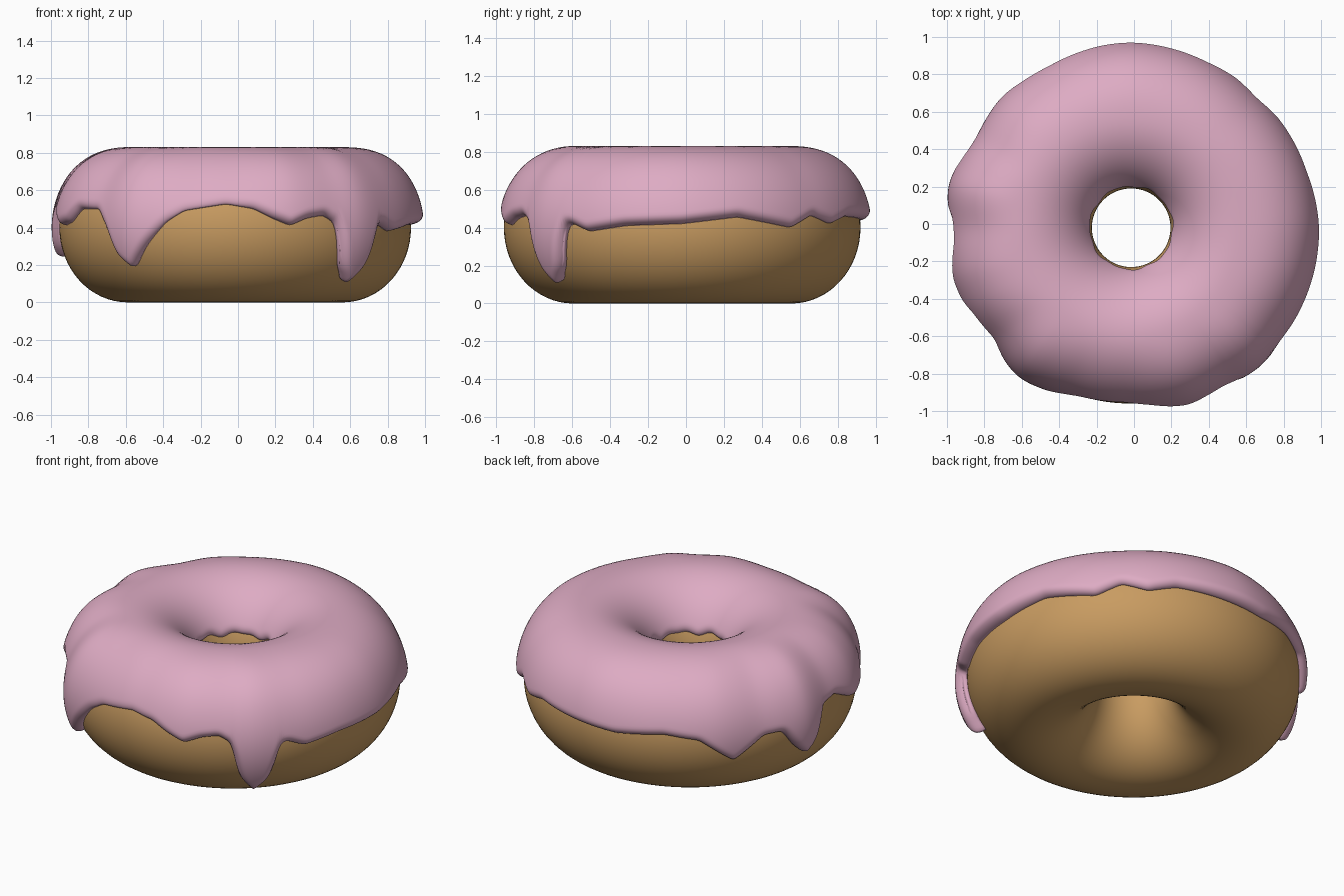
import bpy, math
from mathutils import Vector, kdtree

if "Cube" in bpy.data.objects:
    bpy.data.objects.remove(bpy.data.objects["Cube"])

COLS, ROWS, UNDER = 480, 56, 8
CX, CY = -0.015, -0.02            # ring centre
RING, A, B = 0.575, 0.365, 0.40   # ring radius, section half-width, half-height

# icing hem: (azimuth in degrees, height), reaching down in drips
HEM = [(0, .42), (18, .455), (37, .40), (46, .465), (55, .42), (65, .46), (80, .45),
       (99, .435), (116, .46), (128, .43), (140, .29), (151, .42), (158, .42), (163, .31),
       (168, .24), (173, .31), (177, .48), (185, .5), (196, .41), (203, .43), (209, .5),
       (219, .5), (224, .40), (228, .26), (234, .19), (240, .31), (247, .43), (253, .49),
       (267, .525), (276, .5), (282, .45), (288, .41), (294, .45), (300, .465), (304.5, .42),
       (306.5, .22), (312, .115), (318, .22), (320.5, .41), (323, .42), (329, .38),
       (342, .41), (360, .42)]
# icing thickness on the outer side: (azimuth, thickness)
THICK = [(0, .07), (45, .037), (90, .06), (120, .04), (135, .045), (150, .018), (167, .068),
         (180, .022), (195, .055), (207, .047), (220, .018), (233, .065), (250, .02),
         (270, .022), (288, .06), (303, .05), (312, .075), (325, .062), (345, .07), (360, .07)]


def table(keys, width):
    """Linear lookup for each column, then rounded off by two box filters."""
    vals = []
    for i in range(COLS):
        a = 360 * i / COLS
        for (a0, v0), (a1, v1) in zip(keys, keys[1:]):
            if a0 <= a <= a1:
                vals.append(v0 + (v1 - v0) * (a - a0) / (a1 - a0))
                break
    for _ in range(2):
        vals = [sum(vals[(i + k) % COLS] for k in range(-width, width + 1)) / (2 * width + 1)
                for i in range(COLS)]
    return vals


def ring_point(az, phi, off=0.0):
    """Point on the dough surface pushed out along the section normal."""
    c, s = math.cos(phi), math.sin(phi)
    n = Vector((c / A, s / B)).normalized()
    r = RING + A * c + off * n.x
    return Vector((CX + r * math.cos(az), CY + r * math.sin(az), B + B * s + off * n.y))


def make_ring(name, verts, cols, rows, color):
    """Mesh closed in both directions from columns of section points."""
    faces = []
    for i in range(cols):
        j = (i + 1) % cols
        for k in range(rows):
            m = (k + 1) % rows
            faces.append((i * rows + k, j * rows + k, j * rows + m, i * rows + m))
    me = bpy.data.meshes.new(name)
    me.from_pydata([tuple(v) for v in verts], [], faces)
    me.polygons.foreach_set("use_smooth", [True] * len(faces))
    mat = bpy.data.materials.new(name + "_color")
    mat.diffuse_color = (*color, 1)
    mat.use_nodes = True
    mat.node_tree.nodes["Principled BSDF"].inputs["Base Color"].default_value = mat.diffuse_color
    me.materials.append(mat)
    ob = bpy.data.objects.new(name, me)
    bpy.context.collection.objects.link(ob)
    return ob


# dough ring
dough = [ring_point(2 * math.pi * i / 128, 2 * math.pi * k / 64)
         for i in range(128) for k in range(64)]
make_ring("dough", dough, 128, 64, (0.58, 0.33, 0.12))

# icing hem lines, outside and inside the hole
hem, thick = table(HEM, 1), table(THICK, 4)
az = [2 * math.pi * i / COLS for i in range(COLS)]
outer = [math.asin((z - B) / B) for z in hem]
inner = [math.pi - math.asin((0.15 + 0.008 * math.sin(7 * a) + 0.005 * math.sin(12 * a)) / B)
         for a in az]
tree = kdtree.KDTree(COLS * 6)
for i in range(COLS):
    j = (i + 1) % COLS
    for k in range(5):
        t = k / 5
        tree.insert(ring_point(az[i] + t * 2 * math.pi / COLS,
                               outer[i] + t * (outer[j] - outer[i])), i * 6 + k)
    tree.insert(ring_point(az[i], inner[i]), i * 6 + 5)
tree.balance()

# icing: rounded hem, thicker over the outer side, with a hidden underside
RIM = 0.045
icing = []
for i in range(COLS):
    span = inner[i] - outer[i]
    for k in range(ROWS):
        phi = outer[i] + span * (0.5 - 0.5 * math.cos(math.pi * k / (ROWS - 1)))
        w = min(1, max(0, math.cos(phi)) * 1.15)
        w = w * w * (3 - 2 * w)
        full = 0.03 + (thick[i] - 0.03) * w
        d = min(1, tree.find(ring_point(az[i], phi))[2] / RIM)
        icing.append(ring_point(az[i], phi, full * math.sqrt(1 - (1 - d) ** 2)))
    for k in range(UNDER):
        phi = inner[i] - span * (k + 0.5) / UNDER
        icing.append(ring_point(az[i], phi, -0.012))
make_ring("icing", icing, COLS, ROWS + UNDER, (0.73, 0.41, 0.55))
